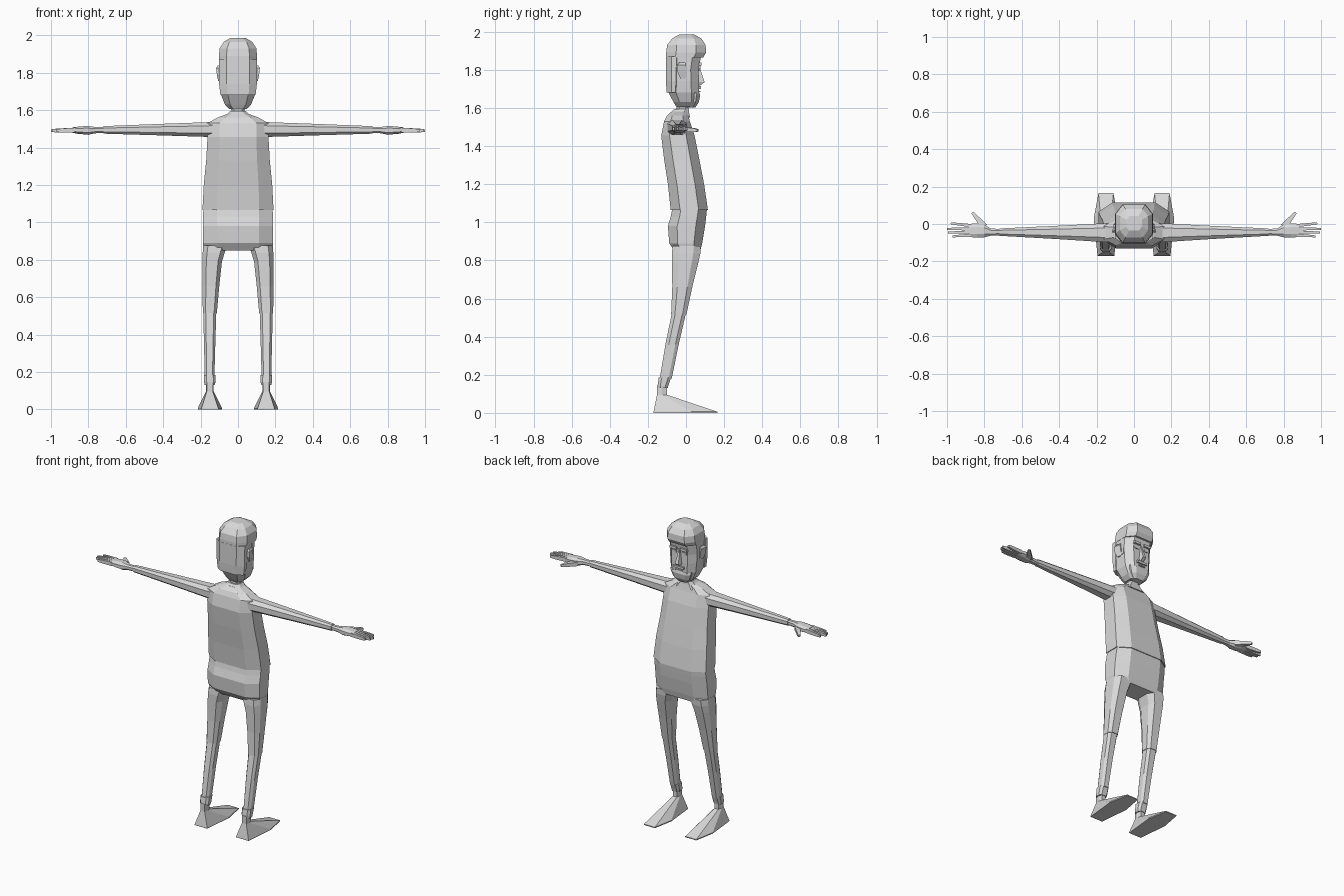
import bpy, bmesh
from mathutils import Vector

grey = bpy.data.materials.new("light_grey")
grey.diffuse_color = (0.7, 0.7, 0.7, 1)


def loft(name, rings, side=1):
    """Skin a list of equal-length point rings and close both ends."""
    bm = bmesh.new()
    rows = [[bm.verts.new((p[0] * side, p[1], p[2])) for p in r] for r in rings]
    n = len(rows[0])
    for a, b in zip(rows, rows[1:]):
        for i in range(n):
            j = (i + 1) % n
            bm.faces.new((a[i], a[j], b[j], b[i]))
    bm.faces.new(rows[0])
    bm.faces.new(rows[-1])
    bmesh.ops.recalc_face_normals(bm, faces=bm.faces[:])
    me = bpy.data.meshes.new(name)
    bm.to_mesh(me)
    bm.free()
    me.materials.append(grey)
    ob = bpy.data.objects.new(name, me)
    bpy.context.collection.objects.link(ob)
    return ob


def octagon(a0, a1, b0, b1, ca, cb):
    """Rectangle with cut corners; ca and cb are fractions of the half sizes."""
    u, v = (a1 - a0) / 2 * ca, (b1 - b0) / 2 * cb
    return [(a0 + u, b0), (a1 - u, b0), (a1, b0 + v), (a1, b1 - v),
            (a1 - u, b1), (a0 + u, b1), (a0, b1 - v), (a0, b0 + v)]


def up(x0, x1, y0, y1, z, ca=0.4, cb=0.5):
    return [(x, y, z) for x, y in octagon(x0, x1, y0, y1, ca, cb)]


def out(x, y0, y1, z0, z1, c=0.5):
    return [(x, y, z) for y, z in octagon(y0, y1, z0, z1, c, c)]


def body(name, rows, ca=0.4, cb=0.5):
    """Centred part from rows of height, half width, back and front."""
    return loft(name, [up(-w, w, y0, y1, z, ca, cb) for z, w, y0, y1 in rows])


def block(name, x0, x1, y0, y1, z0, z1, side=1):
    return loft(name, [[(x0, y0, z), (x1, y0, z), (x1, y1, z), (x0, y1, z)]
                       for z in (z0, z1)], side)


def finger(name, p, q, w0, w1, h0, h1, side):
    """Tapered four-sided finger from p to q."""
    p, q = Vector(p), Vector(q)
    across = (q - p).cross(Vector((0, 0, 1))).normalized()
    rings = []
    for c, w, h in ((p, w0, h0), (q.lerp(p, 0.25), (w0 + 2 * w1) / 3, h0 * 0.8), (q, w1, h1)):
        rings.append([c + across * (w * i) + Vector((0, 0, h * k))
                      for i, k in ((-1, -1), (1, -1), (1, 1), (-1, 1))])
    loft(name, rings, side)


# Shirt and trouser seat
body("shirt", [(1.065, 0.19, -0.08, 0.115), (1.20, 0.183, -0.095, 0.095),
               (1.33, 0.17, -0.115, 0.07), (1.455, 0.163, -0.13, 0.045),
               (1.53, 0.163, -0.115, 0.02), (1.56, 0.11, -0.10, 0.012),
               (1.582, 0.05, -0.075, 0.008)])
body("trouser_seat", [(0.85, 0.18, -0.06, 0.075), (0.89, 0.188, -0.088, 0.085),
                      (0.98, 0.188, -0.095, 0.10), (1.03, 0.187, -0.08, 0.106),
                      (1.07, 0.185, -0.072, 0.11)])
body("collar", [(1.55, 0.085, -0.09, 0.022), (1.575, 0.06, -0.08, 0.016),
                (1.595, 0.042, -0.062, 0.014)])
body("neck", [(1.56, 0.034, -0.055, 0.012), (1.63, 0.034, -0.048, 0.012)])

# Head, hair and beard
body("head", [(1.605, 0.045, -0.05, 0.045), (1.63, 0.07, -0.065, 0.06),
              (1.68, 0.09, -0.092, 0.068), (1.74, 0.096, -0.098, 0.068),
              (1.80, 0.098, -0.10, 0.066), (1.88, 0.099, -0.10, 0.08)])
body("hair_cap", [(1.865, 0.101, -0.104, 0.09), (1.89, 0.102, -0.104, 0.105),
                  (1.93, 0.098, -0.099, 0.103), (1.965, 0.076, -0.072, 0.08),
                  (1.985, 0.042, -0.035, 0.042)])
body("back_hair", [(1.68, 0.094, -0.102, -0.03), (1.74, 0.101, -0.105, -0.025),
                   (1.87, 0.102, -0.105, -0.02)], 0.4, 0.7)
body("beard", [(1.603, 0.035, 0.0, 0.05), (1.63, 0.06, 0.0, 0.067),
               (1.665, 0.072, 0.0, 0.074), (1.68, 0.074, 0.0, 0.07)])

# Nose, moustache and mouth
loft("nose", [[(-w, 0.055, z), (w, 0.055, z), (w * 0.6, y, z), (-w * 0.6, y, z)]
              for z, w, y in ((1.718, 0.016, 0.075), (1.735, 0.02, 0.098),
                              (1.80, 0.01, 0.076), (1.825, 0.012, 0.075))])
block("moustache", -0.036, 0.036, 0.06, 0.078, 1.70, 1.714)
block("lower_lip", -0.024, 0.024, 0.06, 0.075, 1.683, 1.69)

for side, label in ((1, "right"), (-1, "left")):
    # Facial features
    block(label + "_brow", 0.014, 0.062, 0.055, 0.082, 1.822, 1.838, side)
    block(label + "_eye", 0.022, 0.05, 0.06, 0.071, 1.795, 1.81, side)
    block(label + "_sideburn", 0.09, 0.1, 0.0, 0.022, 1.76, 1.87, side)
    loft(label + "_ear", [[(0.09, y0, z), (x, y0, z), (x - 0.008, y1, z), (0.09, y1, z)]
                          for z, x, y0, y1 in ((1.755, 0.106, -0.03, 0.0),
                                               (1.79, 0.113, -0.045, 0.002),
                                               (1.825, 0.117, -0.045, 0.0),
                                               (1.838, 0.108, -0.035, -0.005))], side)

    # Sleeve and wrist
    loft(label + "_sleeve", [out(0.11, -0.10, 0.005, 1.455, 1.54),
                             out(0.17, -0.096, 0.003, 1.457, 1.535),
                             out(0.42, -0.08, -0.01, 1.465, 1.526),
                             out(0.72, -0.063, -0.024, 1.474, 1.514)], side)
    loft(label + "_palm", [out(0.71, -0.06, -0.027, 1.478, 1.509),
                           out(0.765, -0.062, -0.024, 1.476, 1.51),
                           out(0.80, -0.071, -0.003, 1.468, 1.515),
                           out(0.84, -0.073, 0.004, 1.472, 1.513),
                           out(0.885, -0.069, 0.0, 1.478, 1.508)], side)

    # Thumb and fingers
    finger(label + "_thumb", (0.80, -0.015, 1.487), (0.865, 0.062, 1.482),
           0.018, 0.006, 0.013, 0.006, side)
    for i, (y0, x, y1) in enumerate(((-0.009, 0.98, 0.004), (-0.026, 1.0, -0.026),
                                     (-0.043, 0.995, -0.046), (-0.060, 0.97, -0.066))):
        finger(f"{label}_finger_{i + 1}", (0.87, y0, 1.493), (x, y1, 1.49),
               0.0088, 0.005, 0.013, 0.007, side)

    # Trouser leg: thigh, lower leg and cuff
    loft(label + "_thigh", [up(0.058, 0.186, -0.07, 0.078, 0.875),
                            up(0.072, 0.189, -0.074, 0.075, 0.835),
                            up(0.086, 0.19, -0.073, 0.065, 0.79),
                            up(0.10, 0.19, -0.072, 0.033, 0.66),
                            up(0.113, 0.188, -0.078, 0.002, 0.515)], side)
    loft(label + "_lower_leg", [up(0.116, 0.186, -0.075, -0.001, 0.52),
                                up(0.121, 0.182, -0.108, -0.038, 0.36),
                                up(0.126, 0.178, -0.138, -0.075, 0.18)], side)
    loft(label + "_cuff", [up(0.125, 0.179, -0.148, -0.096, 0.13),
                           up(0.120, 0.181, -0.149, -0.092, 0.145),
                           up(0.120, 0.182, -0.143, -0.078, 0.185)], side)

    # Wedge foot rising to a narrow ankle
    base = [(0.105, -0.17), (0.195, -0.17), (0.215, 0.03),
            (0.19, 0.165), (0.11, 0.165), (0.085, 0.03)]
    ankle = [(0.135, -0.152), (0.167, -0.152), (0.172, -0.125),
             (0.165, -0.1), (0.137, -0.1), (0.13, -0.125)]
    loft(label + "_foot", [[(x, y, 0) for x, y in base],
                           [(x, y, 0.006) for x, y in base],
                           [(x, y, 0.095) for x, y in ankle],
                           [(x, y, 0.145) for x, y in ankle]], side)
